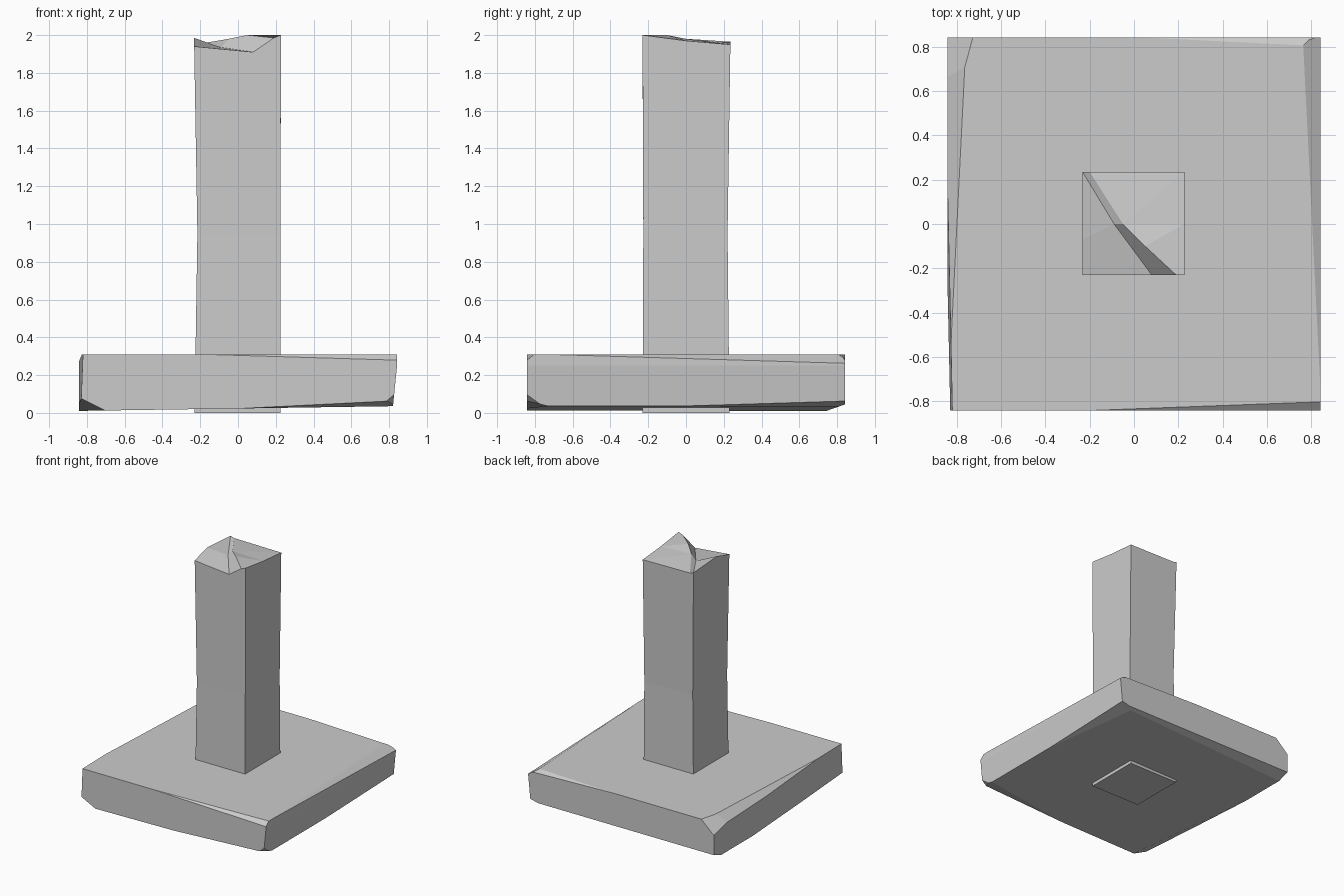
import bpy, bmesh
from mathutils import Vector

if "Cube" in bpy.data.objects:
    bpy.data.objects.remove(bpy.data.objects["Cube"])

stone = bpy.data.materials.new("grey stone")
stone.diffuse_color = (0.6, 0.6, 0.6, 1)
stone.use_nodes = True
stone.node_tree.nodes["Principled BSDF"].inputs["Base Color"].default_value = stone.diffuse_color


def finish(bm, name):
    bmesh.ops.recalc_face_normals(bm, faces=bm.faces)
    mesh = bpy.data.meshes.new(name)
    bm.to_mesh(mesh)
    bm.free()
    mesh.materials.append(stone)
    bpy.context.collection.objects.link(bpy.data.objects.new(name, mesh))


def chip(bm, point, normal):
    """Slice a flake off the outside of a solid and close the cut."""
    bmesh.ops.bisect_plane(bm, geom=bm.verts[:] + bm.edges[:] + bm.faces[:], dist=1e-5,
                           plane_co=Vector(point), plane_no=Vector(normal).normalized(),
                           clear_outer=True)
    bmesh.ops.holes_fill(bm, edges=bm.edges[:], sides=0)


# Base slab: a block with rough chipped edges
bm = bmesh.new()
bmesh.ops.create_cube(bm, size=1)
for v in bm.verts:
    v.co = (v.co.x * 1.684, v.co.y * 1.684, 0.16 + v.co.z * 0.30)
for point, normal in (
    ((-0.75, 0, 0.012), (0.015, 0, -1)),            # tilted underside
    ((0.842, -0.842, 0.065), (0.05, -0.25, -1)),    # lower front edge
    ((0.842, 0.6, 0.06), (0.25, 0.03, -1)),         # lower right edge
    ((-0.83, -0.5, 0.055), (-0.5, -0.06, -1)),      # lower left edge
    ((0, 0.842, 0.045), (0.0, 0.35, -1)),           # lower back edge
    ((0.842, 0, 0.25), (1, 0, -0.10)),              # right side leans in
    ((-0.842, 0, 0.20), (-1, -0.02, 0.04)),         # left side leans in
    ((-0.80, 0, 0.31), (-0.8, 0.04, 1)),            # upper left edge
    ((0.805, 0, 0.31), (0.6, 0.03, 1)),             # upper right edge
    ((-0.78, 0.65, 0.31), (-0.41, 0.11, 0.45)),     # back left corner
    ((0.80, 0.82, 0.30), (0.3, 0.8, 1)),            # back right corner
    ((0.80, -0.82, 0.06), (1, -0.8, -1.2)),         # front right corner
    ((0, -0.835, 0.31), (0.03, -0.8, 1)),           # upper front edge
    ((0.3, 0.83, 0.31), (0.03, 0.6, 1)),            # upper back edge
):
    chip(bm, point, normal)
finish(bm, "base_slab")

# Pillar: square shaft with a slight waist and a broken top
bm = bmesh.new()


def ring(x0, x1, y0, y1, z):
    return [bm.verts.new((x, y, z)) for x, y in ((x0, y0), (x1, y0), (x1, y1), (x0, y1))]


foot = ring(-0.23, 0.225, -0.23, 0.23, 0)
waist = ring(-0.215, 0.224, -0.226, 0.22, 0.95)
fl, f1, f2, fr, r1, br, b1, bl, l1, c1, c2, peak = [bm.verts.new(p) for p in (
    (-0.232, -0.23, 1.94), (0.08, -0.23, 1.91), (0.19, -0.23, 1.985), (0.228, -0.23, 2.0),
    (0.228, 0, 1.97), (0.228, 0.235, 1.95), (-0.20, 0.235, 1.955), (-0.232, 0.235, 1.965),
    (-0.232, -0.07, 1.985), (-0.09, 0, 1.935), (-0.05, 0, 1.98), (0.05, -0.10, 2.0))]

bm.faces.new(foot[::-1])
rims = ((fr, f2, f1, fl), (br, r1, fr), (bl, b1, br), (fl, l1, bl))
for i, rim in enumerate(rims):
    j = (i + 1) % 4
    bm.faces.new((foot[i], foot[j], waist[j], waist[i]))
    bm.faces.new((waist[i], waist[j], *rim))

# Broken top facets
for face in ((fl, f1, c1, l1), (c1, f1, f2, peak, c2), (peak, f2, fr, r1), (c2, peak, r1),
             (c2, r1, br), (c2, br, b1), (c1, c2, b1, bl), (l1, c1, bl)):
    bm.faces.new(face)
finish(bm, "broken_pillar")
